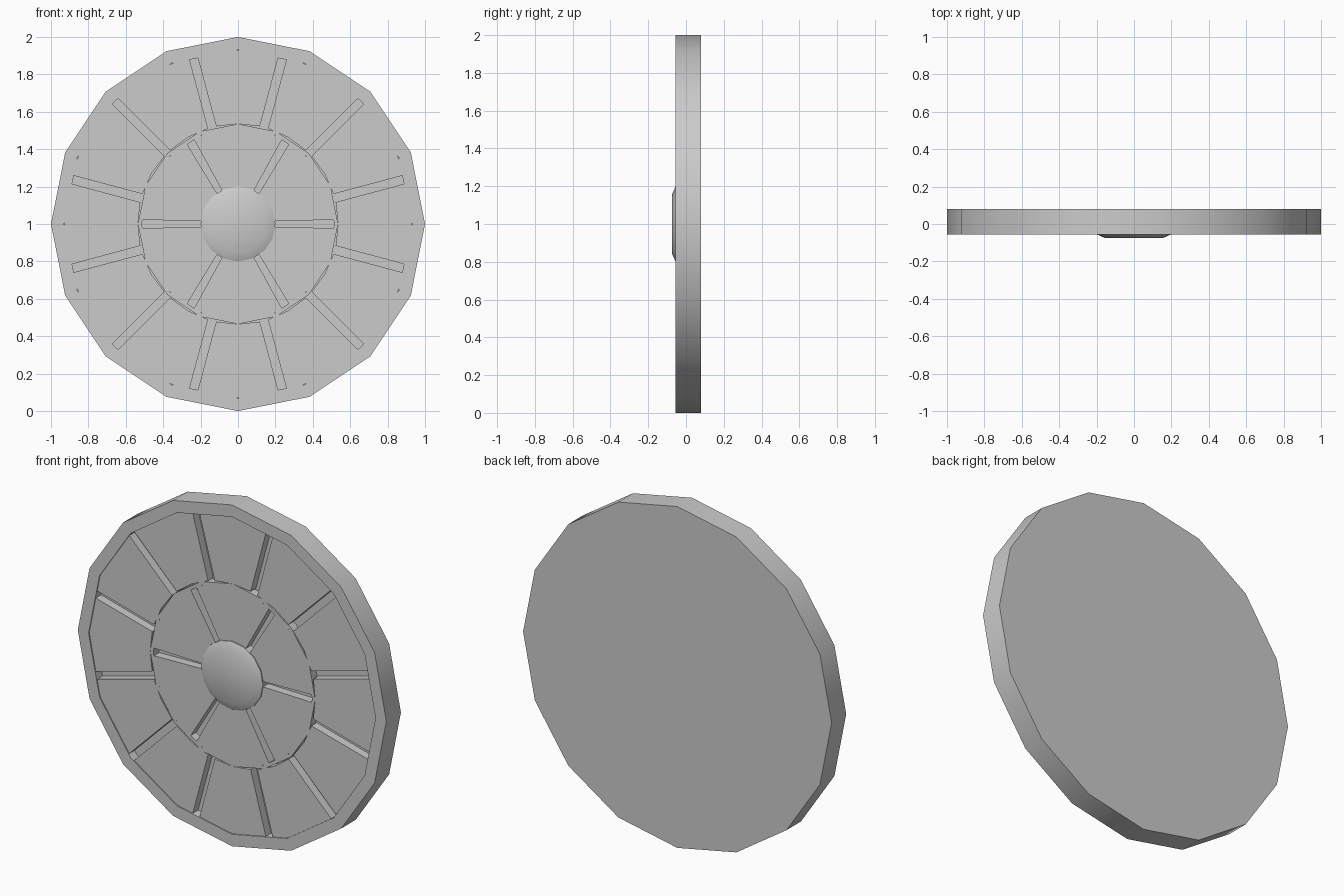
import bpy, bmesh
from math import sin, cos, asin, radians, pi

if "Cube" in bpy.data.objects:
    bpy.data.objects.remove(bpy.data.objects["Cube"], do_unlink=True)

GREY = (0.6, 0.6, 0.6, 1)
mat = bpy.data.materials.new("plain grey")
mat.use_nodes = True
mat.diffuse_color = GREY
mat.node_tree.nodes["Principled BSDF"].inputs["Base Color"].default_value = GREY

FRONT, BACK, FLOOR = -0.055, 0.08, 0.0
PANEL = FRONT + 0.006


def finish(name, bm):
    bmesh.ops.recalc_face_normals(bm, faces=bm.faces)
    mesh = bpy.data.meshes.new(name)
    bm.to_mesh(mesh)
    bm.free()
    mesh.materials.append(mat)
    ob = bpy.data.objects.new(name, mesh)
    bpy.context.collection.objects.link(ob)
    bpy.ops.object.select_all(action='DESELECT')
    ob.select_set(True)
    bpy.context.view_layer.objects.active = ob
    bpy.ops.object.shade_smooth_by_angle(angle=radians(30))
    return ob


def polar(r, a, y):
    return (r * cos(a), y, 1 + r * sin(a))


def lathe(name, profile, sides, closed):
    """Turn a (radius, y) profile around the wheel axis."""
    bm = bmesh.new()
    rings = [[bm.verts.new(polar(r, 2 * pi * i / sides, y)) for i in range(sides)]
             for r, y in profile]
    pairs = list(zip(rings, rings[1:]))
    if closed:
        pairs.append((rings[-1], rings[0]))
    else:
        bm.faces.new(rings[0])
        bm.faces.new(rings[-1])
    for a, b in pairs:
        for i in range(sides):
            j = (i + 1) % sides
            bm.faces.new((a[i], a[j], b[j], b[i]))
    return finish(name, bm)


def ring(name, inner, outer, front, back, sides=16):
    return lathe(name, [(inner, front), (outer, front), (outer, back), (inner, back)],
                 sides, True)


def panels(name, count, start, r_in, r_out, gap_in, gap_out, steps_in, steps_out):
    """Raised sector panels with narrow straight grooves left between them."""
    bm = bmesh.new()
    for k in range(count):
        a0 = start + 2 * pi * k / count
        a1 = a0 + 2 * pi / count
        outline = []
        for r, gap, steps in ((r_in, gap_in, steps_in), (r_out, gap_out, steps_out)):
            trim = asin(gap / 2 / r)
            lo, hi = a0 + trim, a1 - trim
            arc = [(r, lo + (hi - lo) * i / steps) for i in range(steps + 1)]
            outline += arc if not outline else arc[::-1]
        front = [bm.verts.new(polar(r, a, PANEL)) for r, a in outline]
        back = [bm.verts.new(polar(r, a, FLOOR + 0.01)) for r, a in outline]
        bm.faces.new(front)
        bm.faces.new(back)
        for i in range(len(front)):
            j = (i + 1) % len(front)
            bm.faces.new((front[i], front[j], back[j], back[i]))
    return finish(name, bm)


# Backing disc and outer rim in one closed turned shape
lathe("rim_and_back", [(0.93, FLOOR), (0.93, FRONT), (1, FRONT), (1, BACK)], 16, False)

# Thin ring between the two rows of panels
ring("middle_ring", 0.515, 0.535, PANEL, FLOOR + 0.01)

# Twelve outer and six inner panels
panels("outer_panels", 12, radians(15), 0.535, 0.93, 0.045, 0.045, 2, 3)
panels("inner_panels", 6, 0, 0.17, 0.515, 0.03, 0.045, 4, 6)

# Bevelled centre hub
lathe("hub", [(0.2, FLOOR), (0.2, FRONT), (0.155, -0.075)], 16, False)
